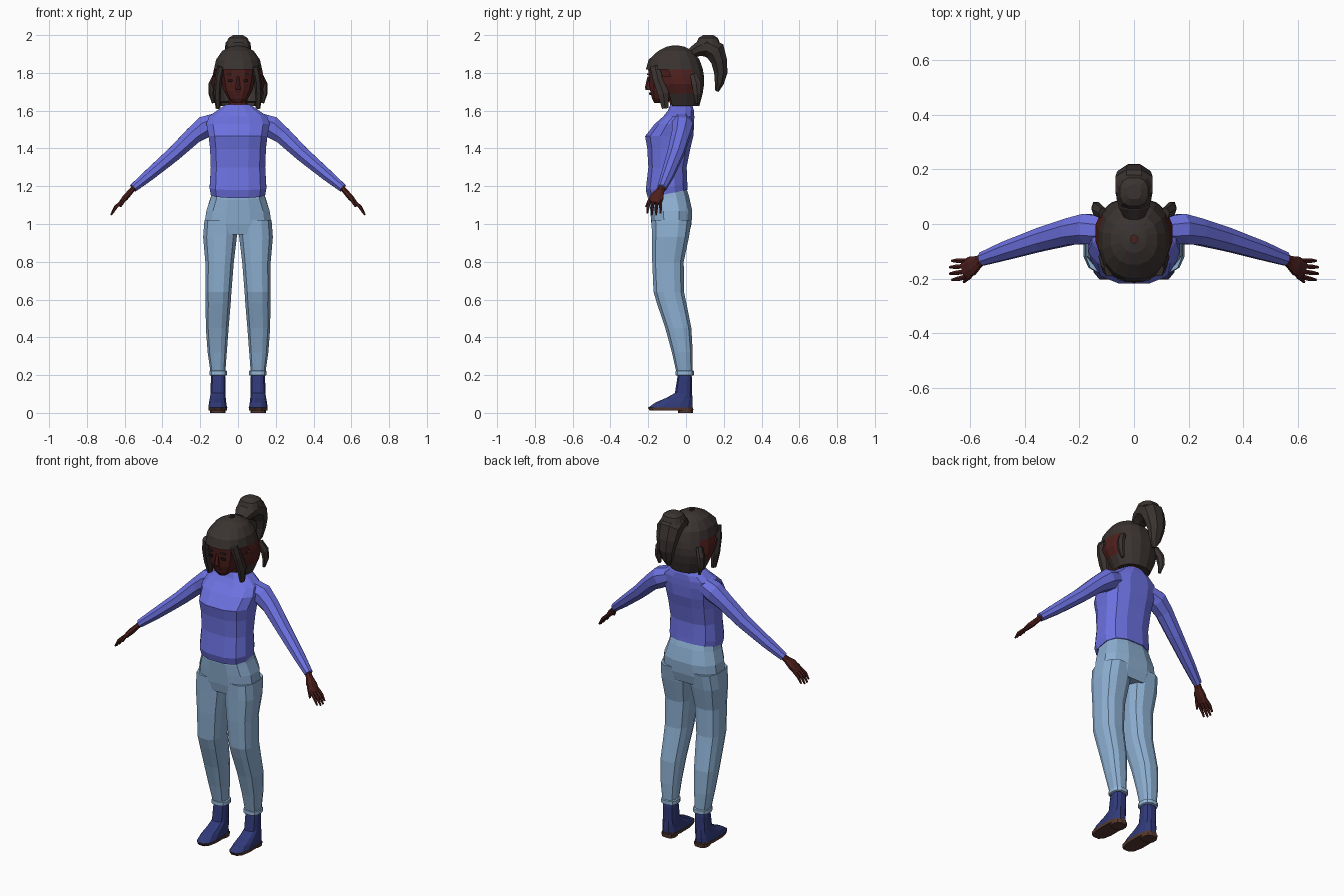
import bpy, bmesh, math
from mathutils import Vector


def material(name, col):
    m = bpy.data.materials.new(name)
    m.diffuse_color = (*col, 1)
    return m


SKIN = material("dark skin", (0.075, 0.014, 0.012))
HAIR = material("dark hair", (0.042, 0.033, 0.030))
KNIT = material("violet blue knit", (0.150, 0.165, 0.740))
DENIM = material("light denim", (0.265, 0.430, 0.640))
CUFF = material("turned denim", (0.300, 0.470, 0.670))
BOOT = material("navy leather", (0.030, 0.042, 0.190))
SOLE = material("brown sole", (0.090, 0.040, 0.028))
DARK = material("eye dark", (0.012, 0.008, 0.008))
LIP = material("lip", (0.110, 0.018, 0.020))


def loft(name, rings, mats, mirror=False, caps=True, rule=None, drop=None):
    """Join equal rings of points into one flat-faced skin."""
    bm = bmesh.new()
    rows = [[bm.verts.new(p) for p in r] for r in rings]
    n = len(rows[0])
    for a, b in zip(rows, rows[1:]):
        for i in range(n):
            j = (i + 1) % n
            bm.faces.new((a[i], a[j], b[j], b[i]))
    if caps:
        bm.faces.new(rows[0])
        bm.faces.new(rows[-1])
    bmesh.ops.recalc_face_normals(bm, faces=bm.faces)
    if rule:
        for f in bm.faces:
            f.material_index = rule(f.calc_center_median())
    if drop:
        gone = [f for f in bm.faces if drop(f.calc_center_median())]
        bmesh.ops.delete(bm, geom=gone, context='FACES')
    me = bpy.data.meshes.new(name)
    bm.to_mesh(me)
    bm.free()
    ob = bpy.data.objects.new(name, me)
    bpy.context.collection.objects.link(ob)
    for m in mats:
        me.materials.append(m)
    if mirror:
        ob.modifiers.new("mirror", 'MIRROR')
    return ob


def level(z, x0, x1, y0, y1, tilt=0, n=12, e=0.75):
    """Rounded-box ring at height z; tilt lifts the back edge."""
    out = []
    for i in range(n):
        a = 2 * math.pi * (i + 0.5) / n
        c, s = math.cos(a), math.sin(a)
        c = math.copysign(abs(c) ** e, c)
        s = math.copysign(abs(s) ** e, s)
        out.append(Vector(((x0 + x1) / 2 + c * (x1 - x0) / 2,
                           (y0 + y1) / 2 + s * (y1 - y0) / 2, z + tilt * s)))
    return out


def sym(z, x, y0, y1, tilt=0, n=12, e=0.75):
    return level(z, -x, x, y0, y1, tilt, n, e)


def tube(name, pts, mat, ref=(0, 1, 0), n=8, mirror=True):
    """Tube along (x, y, z, half width along ref, half thickness)."""
    P = [Vector(p[:3]) for p in pts]
    rings = []
    for i, p in enumerate(pts):
        t = (P[min(i + 1, len(P) - 1)] - P[max(i - 1, 0)]).normalized()
        u = Vector(ref)
        u = (u - t * u.dot(t)).normalized()
        v = t.cross(u)
        rings.append([P[i] + u * p[3] * math.cos(2 * math.pi * (k + .5) / n)
                      + v * p[4] * math.sin(2 * math.pi * (k + .5) / n) for k in range(n)])
    return loft(name, rings, [mat], mirror)


# Sweater body
loft("sweater_body", [
    sym(1.160, .148, -.205, .012, .022), sym(1.195, .154, -.216, .010, .015),
    sym(1.300, .148, -.202, .006), sym(1.400, .152, -.208, .026),
    sym(1.465, .160, -.220, .042), sym(1.530, .172, -.168, .046),
    sym(1.570, .158, -.122, .046), sym(1.600, .115, -.098, .044),
    sym(1.632, .066, -.085, .034)], [KNIT])

# Sleeves
tube("sleeve", [(.10, -.025, 1.545, .055, .050), (.175, -.018, 1.515, .060, .062),
                (.235, -.028, 1.470, .052, .050), (.335, -.055, 1.375, .046, .042),
                (.370, -.066, 1.345, .043, .040), (.470, -.098, 1.260, .036, .033),
                (.555, -.128, 1.190, .026, .024)], KNIT)

# Hands
tube("palm", [(.545, -.125, 1.198, .018, .015), (.568, -.138, 1.172, .024, .015),
              (.592, -.153, 1.145, .038, .017), (.622, -.166, 1.110, .036, .012)], SKIN)
for i, reach in enumerate((.88, 1.0, 1.0, .88)):
    o = -.029 + .0195 * i
    tube("finger", [(.612, -.163 + o, 1.122, .009, .010),
                    (.612 + .038 * reach, -.168 + 1.15 * o, 1.122 - .035 * reach, .009, .009),
                    (.612 + .060 * reach, -.170 + 1.2 * o, 1.122 - .074 * reach, .005, .005)],
         SKIN, n=6)
tube("thumb", [(.575, -.150, 1.160, .011, .012), (.602, -.192, 1.130, .010, .010),
               (.622, -.212, 1.092, .005, .005)], SKIN, n=6)

# Jeans: hips, then one mirrored leg with turned cuff
loft("jeans_hips", [
    sym(1.200, .136, -.190, .000), sym(1.140, .148, -.197, .018, .01),
    sym(1.070, .172, -.192, .036), sym(1.000, .182, -.186, .032),
    sym(.945, .150, -.175, .018)], [DENIM])
loft("jeans_leg", [
    level(1.02, .002, .180, -.185, .032), level(.930, .004, .187, -.183, .018),
    level(.800, .020, .175, -.181, -.010), level(.640, .033, .174, -.174, -.008),
    level(.580, .037, .173, -.156, .004), level(.450, .048, .172, -.112, .030),
    level(.320, .058, .162, -.076, .037), level(.205, .067, .145, -.050, .036)],
    [DENIM], True)
loft("jeans_cuff", [
    level(.225, .062, .148, -.052, .038), level(.222, .057, .152, -.057, .043),
    level(.200, .057, .152, -.057, .043), level(.197, .064, .146, -.050, .036)],
    [CUFF], True)

# Boots with sole and heel
loft("boot", [
    level(.205, .067, .142, -.044, .030), level(.180, .066, .145, -.048, .033),
    level(.105, .066, .146, -.060, .033), level(.080, .064, .150, -.105, .036),
    level(.055, .061, .155, -.165, .038), level(.028, .057, .158, -.203, .038)],
    [BOOT], True)
loft("boot_sole", [
    level(.029, .055, .159, -.206, .041), level(.012, .058, .157, -.195, .040)],
    [SOLE], True)
loft("boot_heel", [
    level(.020, .064, .150, -.045, .040), level(0, .066, .148, -.042, .038)],
    [SOLE], True)

# Neck and head
loft("neck", [sym(1.59, .055, -.080, .030), sym(1.69, .050, -.095, .030)], [SKIN])
loft("head", [
    sym(1.640, .026, -.168, -.100), sym(1.665, .054, -.182, -.060),
    sym(1.705, .078, -.192, .000), sym(1.755, .090, -.198, .050),
    sym(1.820, .102, -.204, .070), sym(1.890, .090, -.170, .045)], [SKIN])
loft("nose", [level(1.710, -.016, .016, -.213, -.170, n=6),
              level(1.722, -.014, .014, -.218, -.170, n=6),
              level(1.780, -.007, .007, -.204, -.170, n=6)], [SKIN])

# Face details as thin plates
loft("eye", [level(1.752, .026, .054, -.202, -.194, n=6),
             level(1.766, .024, .056, -.203, -.195, n=6)], [DARK], True)
loft("eyebrow", [level(1.788, .022, .062, -.206, -.197, n=6),
                 level(1.796, .026, .060, -.207, -.198, n=6)], [HAIR], True)
loft("mouth", [level(1.683, -.018, .018, -.194, -.185, n=6),
               level(1.696, -.022, .022, -.197, -.188, n=6)], [LIP])

# Hair cap, with a reddish band at the temples
N = 16
loft("hair_shell", [
    sym(1.625, .098, -.110, .072, n=N, e=.9), sym(1.690, .128, -.135, .090, n=N, e=.9),
    sym(1.740, .143, -.165, .098, n=N, e=.9), sym(1.780, .138, -.190, .098, n=N, e=.9),
    sym(1.818, .130, -.215, .092, n=N, e=.9), sym(1.870, .118, -.200, .074, n=N, e=.9),
    sym(1.915, .086, -.150, .036, n=N, e=.9), sym(1.938, .046, -.105, -.005, n=N, e=.9),
    sym(1.945, .012, -.070, -.040, n=N, e=.9)],
    [HAIR, SKIN], caps=False,
    rule=lambda c: 1 if 1.68 < c.z < 1.83 and c.y < .05 else 0,
    drop=lambda c: c.z < 1.815 and c.y < -.085 and abs(c.x) < .125)

# Underside of the hair, face-framing locks and side tufts
loft("hair_nape", [sym(1.650, .100, -.070, .074, n=N, e=.9),
                   sym(1.640, .096, -.060, .070, n=N, e=.9)], [HAIR])
tube("face_lock", [(.090, -.165, 1.835, .030, .020), (.104, -.150, 1.770, .030, .018),
                   (.110, -.120, 1.690, .034, .020), (.106, -.110, 1.612, .020, .012)],
     HAIR, n=6)
tube("side_tuft", [(.115, .040, 1.790, .022, .016), (.138, .055, 1.740, .028, .018),
                   (.142, .060, 1.690, .024, .014), (.130, .060, 1.640, .010, .008)],
     HAIR, n=6)

# Ponytail
tube("ponytail", [(0, .030, 1.905, .040, .030), (0, .065, 1.925, .060, .040),
                  (0, .110, 1.938, .072, .058), (0, .155, 1.915, .074, .060),
                  (0, .176, 1.860, .066, .046), (0, .184, 1.800, .050, .038),
                  (0, .176, 1.745, .036, .026), (0, .164, 1.702, .012, .010)],
     HAIR, ref=(1, 0, 0), mirror=False)
loft("ponytail_crown", [sym(1.950, .066, .050, .185), sym(1.985, .052, .065, .170),
                        sym(2.000, .026, .090, .145)], [HAIR])
